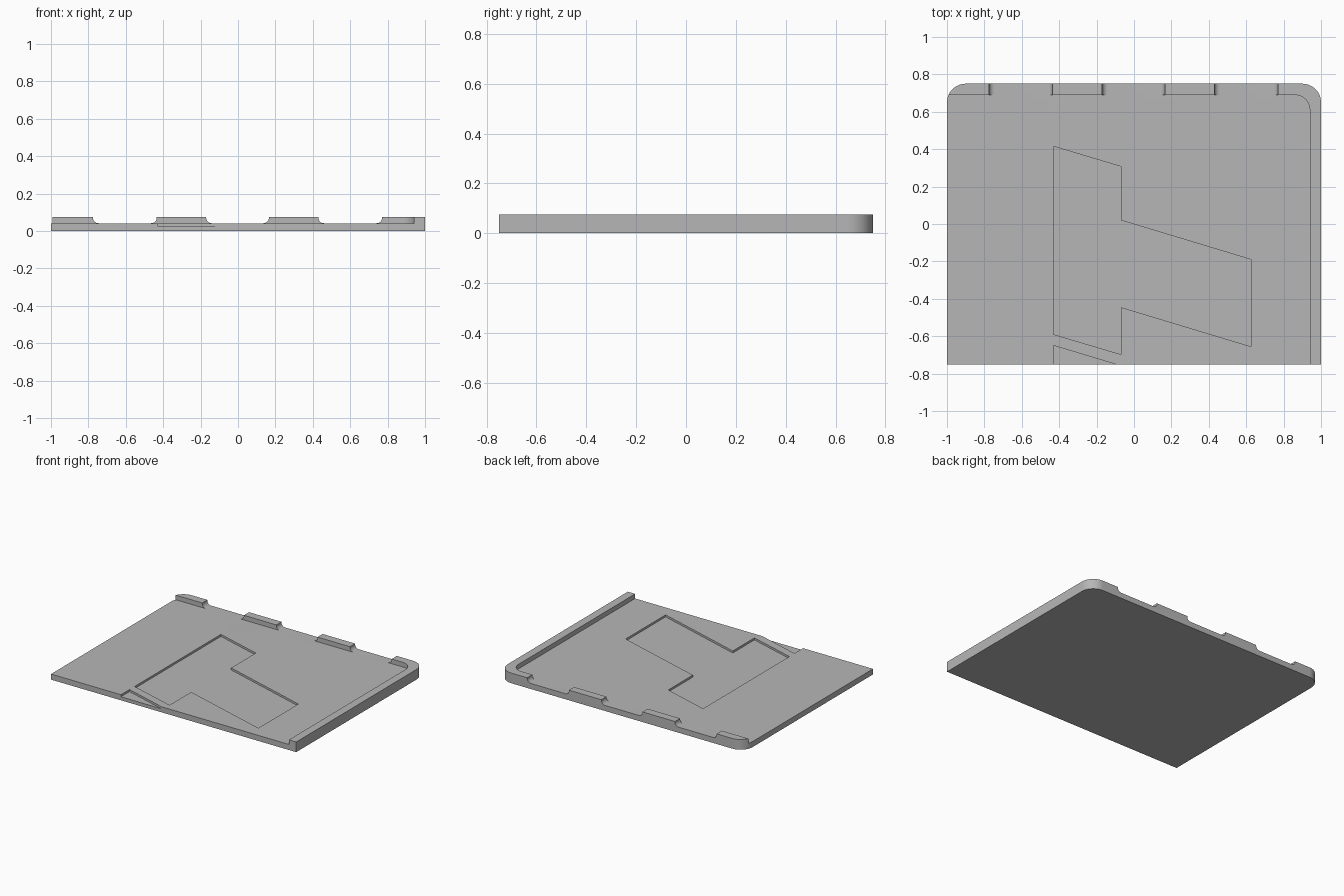
import bpy
import bmesh
from math import sin, cos, pi, radians

cube = bpy.data.objects.get("Cube")
if cube:
    bpy.data.objects.remove(cube, do_unlink=True)

grey = bpy.data.materials.new("plain grey")
grey.use_nodes = True
GREY = (0.47, 0.47, 0.47, 1)
grey.diffuse_color = GREY
grey.node_tree.nodes["Principled BSDF"].inputs["Base Color"].default_value = GREY

HALF_W, HALF_D = 1.0, 0.75
TOP, FLOOR, RECESS = 0.075, 0.041, 0.026
RIM = 0.06
OVER = 0.1


def arc(cx, cy, r, start, steps=12):
    """Quarter circle, counter-clockwise from the start angle in degrees."""
    angles = [radians(start) + pi / 2 * i / steps for i in range(steps + 1)]
    return [(cx + r * cos(a), cy + r * sin(a)) for a in angles]


def prism(name, outline, low, high, axis="z"):
    """Extrude a 2D outline along z, or an x-z outline along y."""
    bm = bmesh.new()
    place = (lambda u, v: (u, v, low)) if axis == "z" else (lambda u, v: (u, low, v))
    face = bm.faces.new([bm.verts.new(place(u, v)) for u, v in outline])
    side = bmesh.ops.extrude_face_region(bm, geom=[face])["geom"]
    shift = (0, 0, high - low) if axis == "z" else (0, high - low, 0)
    bmesh.ops.translate(bm, vec=shift, verts=[e for e in side if isinstance(e, bmesh.types.BMVert)])
    bmesh.ops.recalc_face_normals(bm, faces=bm.faces)
    mesh = bpy.data.meshes.new(name)
    bm.to_mesh(mesh)
    bm.free()
    mesh.materials.append(grey)
    obj = bpy.data.objects.new(name, mesh)
    bpy.context.collection.objects.link(obj)
    return obj


# Plate with two rounded back corners
R = 0.1
outline = [(-HALF_W, -HALF_D), (HALF_W, -HALF_D)]
outline += arc(HALF_W - R, HALF_D - R, R, 0) + arc(-HALF_W + R, HALF_D - R, R, 90)
plate = prism("plate", outline, 0, TOP)

# Open interior, leaving a rim on the left side and the back
r = 0.08
inner_x, inner_y = HALF_W - RIM, HALF_D - RIM
interior = [(-HALF_W - OVER, -HALF_D - OVER), (inner_x, -HALF_D - OVER)]
interior += arc(inner_x - r, inner_y - r, r, 0) + [(-HALF_W - OVER, inner_y)]
cutters = [prism("interior_cutter", interior, FLOOR, TOP + OVER)]

# Filleted gaps that split the back rim into tabs
f = 0.029
for x0, x1 in [(-0.775, -0.435), (-0.17, 0.165), (0.43, 0.77)]:
    gap = [(x0, TOP + OVER)] + arc(x0 + f, FLOOR + f, f, 180)
    gap += arc(x1 - f, FLOOR + f, f, 270) + [(x1, TOP + OVER)]
    cutters.append(prism("gap_cutter", gap, inner_y - 0.05, HALF_D + OVER, "y"))

# Slanted recess and the small notch at the front edge
recess = [(-0.43, 0.415), (-0.43, -0.59), (-0.07, -0.697), (-0.07, -0.445),
          (0.625, -0.655), (0.625, -0.19), (-0.07, 0.02), (-0.07, 0.307)]
notch = [(-0.43, -0.65), (-0.43, -0.85), (0.235, -0.85)]
for shape in (recess, notch):
    cutters.append(prism("recess_cutter", shape, RECESS, TOP + OVER))

# Cut, apply and tidy
bpy.ops.object.select_all(action="DESELECT")
bpy.context.view_layer.objects.active = plate
plate.select_set(True)
for cutter in cutters:
    cutter.hide_render = True
    mod = plate.modifiers.new("cut", "BOOLEAN")
    mod.operation = "DIFFERENCE"
    mod.solver = "EXACT"
    mod.object = cutter
    bpy.ops.object.modifier_apply(modifier=mod.name)
    bpy.data.objects.remove(cutter, do_unlink=True)

bpy.ops.object.shade_smooth_by_angle(angle=radians(30))
